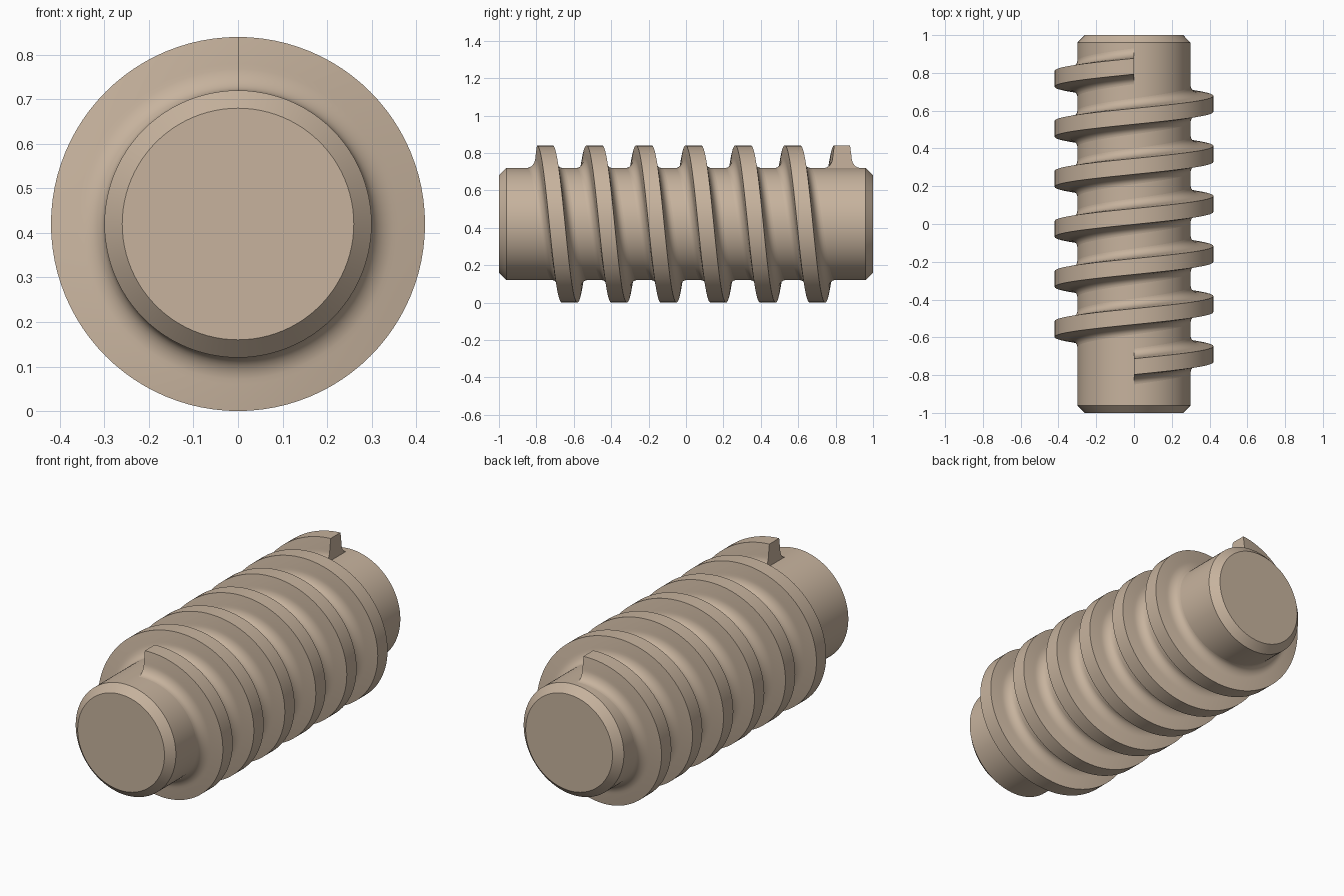
import bpy, bmesh
from math import sin, cos, pi, radians

cube = bpy.data.objects.get("Cube")
if cube:
    bpy.data.objects.remove(cube)

AXIS_Z = 0.42
SEGMENTS = 96
SHAFT_R, CREST_R = 0.30, 0.42
TURNS, PITCH, START_Y = 6, 0.265, -0.755

mat = bpy.data.materials.new("warm tan")
mat.use_nodes = True
tan = (0.57, 0.45, 0.34, 1)
mat.diffuse_color = tan
mat.node_tree.nodes["Principled BSDF"].inputs["Base Color"].default_value = tan


def sweep(name, profile, turns, pitch, closed_profile):
    """Sweep a (y, radius) profile around the y axis, advancing by pitch."""
    bm = bmesh.new()
    rings = []
    for i in range(SEGMENTS * turns + 1):
        a = 2 * pi * i / SEGMENTS
        dy = pitch * i / SEGMENTS
        rings.append([bm.verts.new((r * sin(a), y + dy, AXIS_Z + r * cos(a)))
                      for y, r in profile])
    n = len(profile)
    for a, b in zip(rings, rings[1:]):
        for j in range(n if closed_profile else n - 1):
            k = (j + 1) % n
            bm.faces.new((a[j], a[k], b[k], b[j]))
    if closed_profile:
        bm.faces.new(rings[0])
        bm.faces.new(rings[-1])
    else:
        # Join the seam and close both flat ends
        bmesh.ops.remove_doubles(bm, verts=bm.verts[:], dist=1e-5)
        bmesh.ops.holes_fill(bm, edges=[e for e in bm.edges if e.is_boundary], sides=0)
    bmesh.ops.recalc_face_normals(bm, faces=bm.faces[:])
    mesh = bpy.data.meshes.new(name)
    bm.to_mesh(mesh)
    bm.free()
    mesh.materials.append(mat)
    obj = bpy.data.objects.new(name, mesh)
    bpy.context.collection.objects.link(obj)
    bpy.ops.object.select_all(action='DESELECT')
    obj.select_set(True)
    bpy.context.view_layer.objects.active = obj
    bpy.ops.object.shade_smooth_by_angle(angle=radians(30))
    return obj


# Shaft with chamfered ends
sweep("shaft", [(-1, 0.26), (-0.96, SHAFT_R), (0.96, SHAFT_R), (1, 0.26)], 1, 0, False)

# Thread tooth: flat crest, slightly tapered flanks, rounded fillets at the root
fillet = 0.06
half = [(0.042, CREST_R)]
for i in range(9):
    a = i / 8 * pi / 2
    half.append((0.05 + 0.045 * (1 - cos(a)), SHAFT_R + fillet * (1 - sin(a))))
half.append((0.095, SHAFT_R - 0.02))
tooth = [(-y, r) for y, r in reversed(half)] + half
sweep("helical_thread", [(y + START_Y, r) for y, r in tooth], TURNS, PITCH, True)
